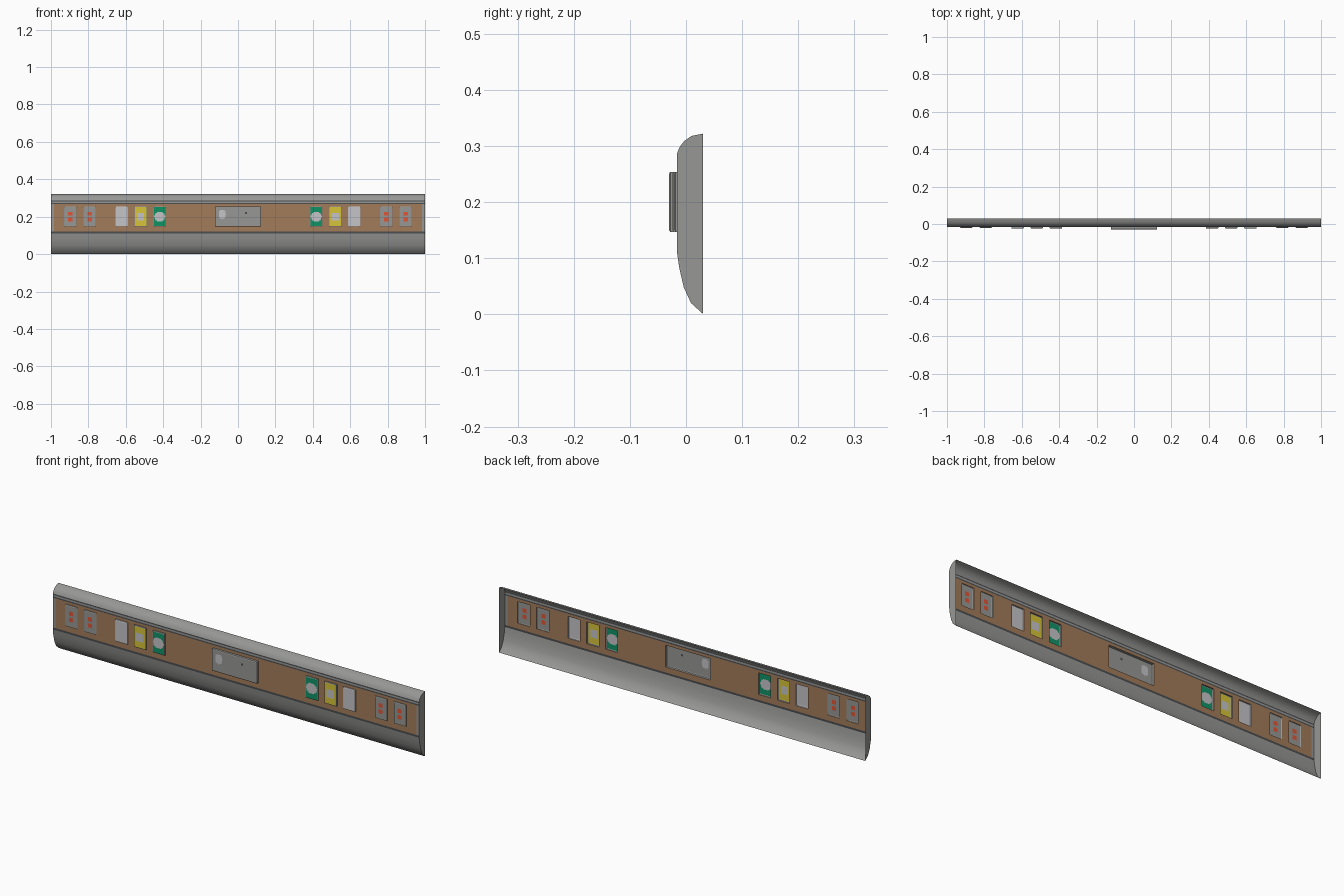
import bpy, bmesh, math

if "Cube" in bpy.data.objects:
    bpy.data.objects.remove(bpy.data.objects["Cube"], do_unlink=True)


def material(name, r, g, b):
    m = bpy.data.materials.new(name)
    m.use_nodes = True
    m.diffuse_color = (r, g, b, 1)
    m.node_tree.nodes["Principled BSDF"].inputs["Base Color"].default_value = (r, g, b, 1)
    return m


GREY, DARK, BROWN, WHITE, YELLOW, GREEN, RED = range(7)
MATERIALS = [
    material("housing grey", 0.31, 0.31, 0.30),
    material("dark trim", 0.07, 0.075, 0.08),
    material("amber brown", 0.37, 0.20, 0.10),
    material("lens white", 0.56, 0.56, 0.58),
    material("lens yellow", 0.68, 0.55, 0.04),
    material("lens green", 0.005, 0.29, 0.13),
    material("lamp red", 0.75, 0.09, 0.035),
]


def finish(name, bm, smooth=False):
    bmesh.ops.remove_doubles(bm, verts=bm.verts, dist=0.0001)
    mesh = bpy.data.meshes.new(name)
    bm.to_mesh(mesh)
    bm.free()
    for m in MATERIALS:
        mesh.materials.append(m)
    obj = bpy.data.objects.new(name, mesh)
    bpy.context.collection.objects.link(obj)
    if smooth:
        bpy.ops.object.select_all(action="DESELECT")
        obj.select_set(True)
        bpy.context.view_layer.objects.active = obj
        bpy.ops.object.shade_smooth_by_angle(angle=math.radians(35))
    return obj


def face(bm, points, mat):
    f = bm.faces.new([bm.verts.new(p) for p in points])
    f.material_index = mat


def grid(bm, xs, zs, y, rule):
    """Front-facing cells; rule(x, z) gives the colour, or None for a hole."""
    for x0, x1 in zip(xs, xs[1:]):
        for z0, z1 in zip(zs, zs[1:]):
            mat = rule((x0 + x1) / 2, (z0 + z1) / 2)
            if mat is not None:
                face(bm, [(x0, y, z0), (x1, y, z0), (x1, y, z1), (x0, y, z1)], mat)


FRONT = -0.016
LOW, HIGH = 0.147, 0.254      # lamp bottom and top
MID, HALF = (LOW + HIGH) / 2, (HIGH - LOW) / 2

# Curved housing, open at the back
top = [(0.03, 0.322), (0.01, 0.318), (-0.003, 0.309), (-0.011, 0.299), (FRONT, 0.287)]
bottom = [(FRONT, 0.11), (-0.012, 0.083), (-0.004, 0.048), (0.009, 0.02), (0.03, 0.001)]
for name, profile in (("upper_housing", top), ("lower_housing", bottom)):
    bm = bmesh.new()
    for (y0, z0), (y1, z1) in zip(profile, profile[1:]):
        face(bm, [(-1, y0, z0), (-1, y1, z1), (1, y1, z1), (1, y0, z0)], GREY)
    finish(name, bm, smooth=True)

# End caps
for name, side in (("left_end_cap", 1), ("right_end_cap", -1)):
    bm = bmesh.new()
    loop = [(side, y, z) for y, z in top + bottom]
    face(bm, loop if side > 0 else loop[::-1], GREY)
    finish(name, bm)


# Lamp colour rules in face coordinates from -1 to 1
def white(u, v):
    return WHITE


def yellow(u, v):
    return WHITE if abs(u) < 0.62 and abs(v) < 0.42 else YELLOW


def green(u, v):
    return WHITE if (u / 0.95) ** 2 + (v / 0.52) ** 2 < 1 else GREEN


def red(u, v):
    return RED if abs(u) < 0.4 and 0.06 < abs(v) < 0.5 else GREY


def centre(u, v):
    if ((u + 0.7) / 0.16) ** 2 + ((v - 0.25) / 0.5) ** 2 < 1:
        return WHITE
    return DARK if abs(u - 0.36) < 0.03 and abs(v - 0.42) < 0.1 else GREY


# name, centre x, half width, front y, rule
lamps = [("centre_display", 0, 0.123, -0.03, centre)]
for side, word in ((1, "left"), (-1, "right")):
    for part, x, depth, rule in (("green_lamp", 0.418, -0.024, green),
                                 ("yellow_lamp", 0.52, -0.024, yellow),
                                 ("white_lamp", 0.622, -0.024, white),
                                 ("inner_red_lamp", 0.793, -0.021, red),
                                 ("outer_red_lamp", 0.897, -0.021, red)):
        lamps.append((f"{word}_{part}", side * x, 0.033, depth, rule))

# Open-backed lamps with a chamfered rim
for name, cx, half, depth, rule in lamps:
    bm = bmesh.new()
    inset = 0.003
    w, h = half - inset, HALF - inset
    nx = 50 if rule is centre else 16
    xs = [cx - w + 2 * w * i / nx for i in range(nx + 1)]
    zs = [MID - h + 2 * h * i / 20 for i in range(21)]
    grid(bm, xs, zs, depth, lambda x, z: rule((x - cx) / w, (z - MID) / h))
    rings = []
    for a, b, y in ((w, h, depth), (half, HALF, depth + 0.002), (half, HALF, FRONT)):
        rings.append([(cx + sx * a, y, MID + sz * b)
                      for sx, sz in ((-1, -1), (1, -1), (1, 1), (-1, 1))])
    rim = WHITE if rule is white else GREY
    for inner, outer in zip(rings, rings[1:]):
        for i in range(4):
            j = (i + 1) % 4
            face(bm, [inner[j], inner[i], outer[i], outer[j]], rim)
    finish(name, bm)

# Front panel with lamp openings, trim lines and grey ends
xs = sorted([-1, -0.985, 0.985, 1] + [l[1] + s * l[2] for l in lamps for s in (-1, 1)])
zs = [0.11, 0.12, LOW, HIGH, 0.267, 0.273, 0.281, 0.287]


def panel_rule(x, z):
    if LOW < z < HIGH and any(abs(x - l[1]) < l[2] for l in lamps):
        return None
    if z < 0.12 or 0.267 < z < 0.273 or z > 0.281:
        return DARK
    return BROWN if z < 0.267 and abs(x) < 0.985 else GREY


bm = bmesh.new()
grid(bm, xs, zs, FRONT, panel_rule)
finish("front_panel", bm)
